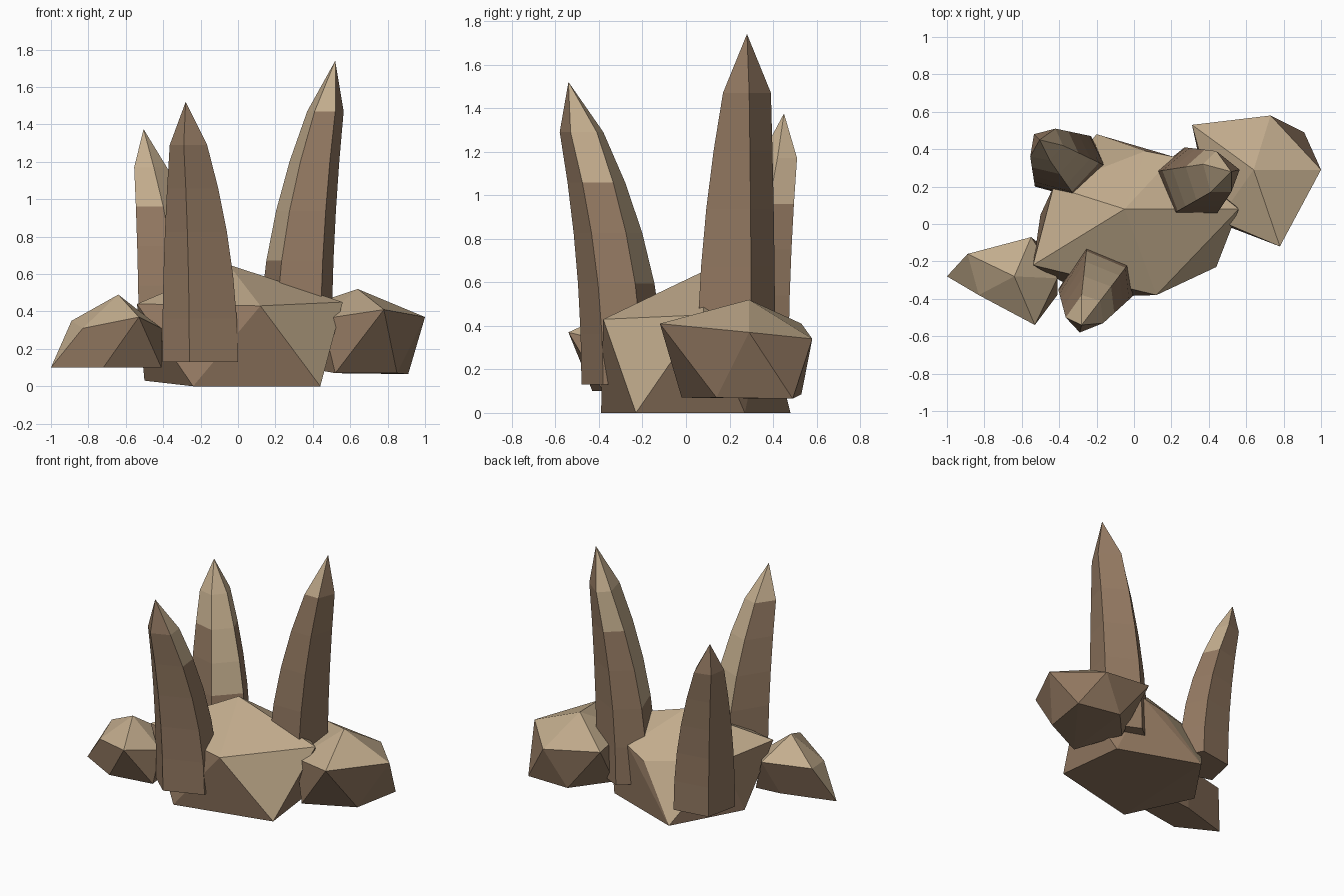
import bpy, bmesh

if "Cube" in bpy.data.objects:
    bpy.data.objects.remove(bpy.data.objects["Cube"])


def material(name, rgb):
    m = bpy.data.materials.new(name)
    m.diffuse_color = (*rgb, 1)
    m.use_nodes = True
    m.node_tree.nodes["Principled BSDF"].inputs["Base Color"].default_value = m.diffuse_color
    return m


BROWN = material("brown_stone", (0.29, 0.19, 0.12))
TAN = material("pale_tan_stone", (0.55, 0.42, 0.27))


def finish(bm, name, tan_above):
    """Faces that look upward enough are tan, the rest brown."""
    bmesh.ops.recalc_face_normals(bm, faces=bm.faces)
    bm.normal_update()
    for f in bm.faces:
        f.material_index = int(f.normal.z > tan_above)
    me = bpy.data.meshes.new(name)
    bm.to_mesh(me)
    bm.free()
    me.materials.append(BROWN)
    me.materials.append(TAN)
    ob = bpy.data.objects.new(name, me)
    bpy.context.collection.objects.link(ob)


def boulder(name, points):
    """Faceted boulder: convex hull of its corners."""
    bm = bmesh.new()
    for p in points:
        bm.verts.new(p)
    res = bmesh.ops.convex_hull(bm, input=bm.verts)
    loose = [v for v in bm.verts if not v.link_faces]
    bmesh.ops.delete(bm, geom=loose, context='VERTS')
    bmesh.ops.dissolve_limit(bm, angle_limit=0.03, verts=bm.verts, edges=bm.edges)
    finish(bm, name, 0.25)


def spire(name, z0, z1, base, top, tip, tan_above):
    """Curved five-sided spike: corners bend from base to top, then a tip."""
    bm = bmesh.new()
    rings = []
    for t in (0, 0.2, 0.4, 0.6, 0.8, 1):
        w = t * t
        rings.append([bm.verts.new((a[0] + (b[0] - a[0]) * w,
                                    a[1] + (b[1] - a[1]) * w,
                                    z0 + (z1 - z0) * t))
                      for a, b in zip(base, top)])
    n = len(base)
    for lo, hi in zip(rings, rings[1:]):
        for i in range(n):
            j = (i + 1) % n
            bm.faces.new((lo[i], lo[j], hi[j], hi[i]))
    apex = bm.verts.new(tip)
    for i in range(n):
        bm.faces.new((rings[-1][i], rings[-1][(i + 1) % n], apex))
    bm.faces.new(rings[0][::-1])
    finish(bm, name, tan_above)


# Central boulder
boulder("centre_boulder", [
    (-.05, .08, .65), (.56, .08, .45), (.12, -.38, .43), (-.54, -.22, .44),
    (-.43, .2, .42), (.06, .39, .36), (.21, .36, .42),
    (-.24, -.39, 0), (.44, -.23, 0), (.38, .27, 0), (-.2, .48, 0), (-.5, .05, .03)])

# Right boulder
boulder("right_boulder", [
    (.64, .29, .52), (.78, -.12, .41), (1, .29, .37), (.73, .58, .34),
    (.31, .53, .41), (.45, .02, .36), (.52, -.02, .07), (.85, .14, .07),
    (.91, .49, .065), (.57, .53, .085), (.36, .3, .1)])

# Left boulder
boulder("left_boulder", [
    (-1, -.28, .1), (-.89, -.16, .35), (-.64, -.28, .49), (-.53, -.54, .37),
    (-.83, -.38, .31), (-.55, -.07, .34), (-.41, -.29, .31),
    (-.72, -.43, .1), (-.41, -.38, .1), (-.63, -.17, .1), (-.45, -.15, .1)])

# Three spires leaning outward
spire("tall_spire", .14, 1.47,
      [(.11, .28), (.2, .05), (.44, .05), (.5, .3), (.27, .41)],
      [(.37, .32), (.41, .17), (.52, .17), (.565, .29), (.44, .39)],
      (.52, .28, 1.74), .175)
spire("front_spire", .13, 1.29,
      [(-.26, -.48), (0, -.38), (-.02, -.2), (-.25, -.1), (-.405, -.35)],
      [(-.29, -.58), (-.165, -.53), (-.18, -.41), (-.28, -.38), (-.365, -.5)],
      (-.28, -.54, 1.52), .22)
spire("back_spire", .12, 1.17,
      [(-.31, .14), (-.15, .31), (-.23, .47), (-.48, .43), (-.53, .2)],
      [(-.45, .34), (-.38, .42), (-.42, .51), (-.535, .48), (-.555, .36)],
      (-.505, .45, 1.375), .22)
